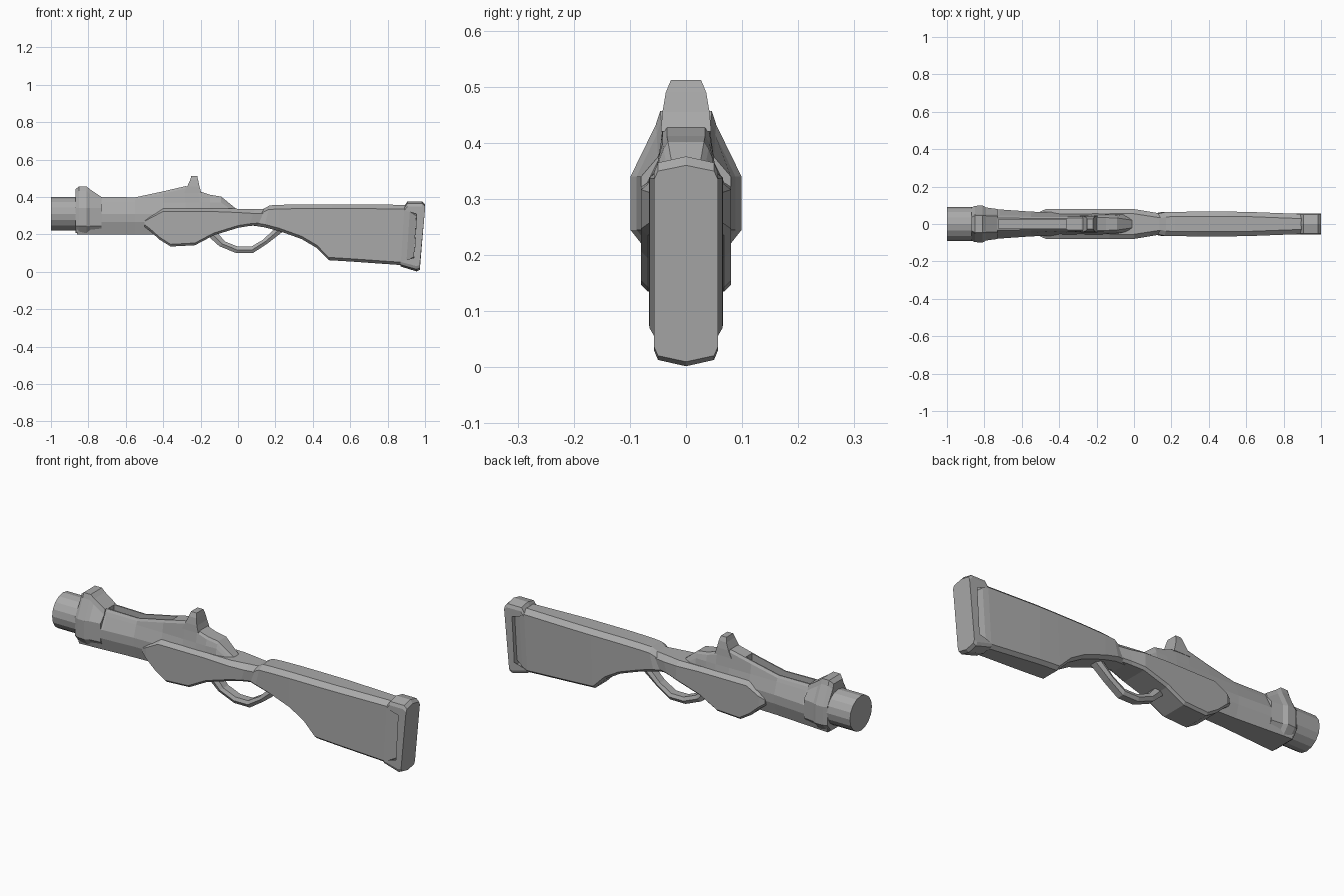
import bpy, bmesh, math

grey = bpy.data.materials.new("plain grey")
grey.diffuse_color = (0.4, 0.4, 0.4, 1)


def loft(name, rings):
    """Skin a list of equal-length closed rings and cap both ends."""
    bm = bmesh.new()
    vs = [[bm.verts.new(p) for p in r] for r in rings]
    n = len(rings[0])
    for a, b in zip(vs, vs[1:]):
        for i in range(n):
            j = (i + 1) % n
            bm.faces.new((a[i], a[j], b[j], b[i]))
    bm.faces.new(vs[0])
    bm.faces.new(vs[-1])
    bmesh.ops.recalc_face_normals(bm, faces=bm.faces)
    me = bpy.data.meshes.new(name)
    bm.to_mesh(me)
    bm.free()
    me.materials.append(grey)
    ob = bpy.data.objects.new(name, me)
    bpy.context.collection.objects.link(ob)
    return ob


def mirrored(x, half):
    """Full section at x from a half section (y, z), top to bottom."""
    return [(x, y, z) for y, z in half] + [(x, -y, z) for y, z in reversed(half)]


def octagon(xt, xb, zt, zb, w, wt, wb, dt, db):
    """Chamfered section whose x slants from xt at the top to xb at the bottom."""
    half = [(wt, zt), (w, zt - dt), (w, zb + db), (wb, zb)]
    return [(xb + (xt - xb) * (z - zb) / (zt - zb), y, z)
            for _, y, z in mirrored(0, half)]


# Barrel
loft("barrel", [[(x, 0.09 * math.cos(a), 0.31 + 0.09 * math.sin(a))
                 for a in [math.tau * i / 16 for i in range(16)]]
                for x in (-1.0, -0.8)])

# Collar around the muzzle end
collar = [(-0.87, 0.44, 0.036, 0.088), (-0.85, 0.457, 0.046, 0.097),
          (-0.81, 0.457, 0.046, 0.099), (-0.79, 0.44, 0.044, 0.088), (-0.73, 0.40, 0.042, 0.08)]
loft("muzzle_collar", [mirrored(x, [(wt, zt), (wt + 0.008, zt - 0.025), (w, 0.34),
                                    (w, 0.245), (w - 0.03, 0.207)])
                       for x, zt, wt, w in collar])

# Receiver with a raised top ridge
receiver = [(-0.86, 0.40, 0.040, 0.088, 0.20), (-0.72, 0.40, 0.040, 0.078, 0.20),
            (-0.55, 0.398, 0.038, 0.066, 0.20), (-0.40, 0.43, 0.038, 0.062, 0.20),
            (-0.28, 0.458, 0.040, 0.060, 0.20), (-0.205, 0.43, 0.042, 0.060, 0.20),
            (-0.15, 0.412, 0.042, 0.058, 0.21), (-0.09, 0.402, 0.040, 0.055, 0.24),
            (-0.02, 0.345, 0.030, 0.050, 0.25), (0.0, 0.33, 0.025, 0.045, 0.26)]
body = loft("receiver", [mirrored(x, [(wt - 0.008, zt), (wt, zt - 0.012),
                                      (wt + 0.008, min(0.37, zt - 0.025)),
                                      (w, 0.31), (w, 0.265), (w - 0.018, zb)])
                         for x, zt, wt, w, zb in receiver])

# Slot cut along the ridge
cutter = loft("slot_cutter", [mirrored(x, [(0.024, 0.6), (0.024, 0.36)])
                              for x in (-0.725, -0.36)])
mod = body.modifiers.new("slot", 'BOOLEAN')
mod.operation = 'DIFFERENCE'
mod.solver = 'EXACT'
mod.object = cutter
bpy.context.view_layer.objects.active = body
bpy.ops.object.modifier_apply(modifier=mod.name)
bpy.data.objects.remove(cutter)

# Rear sight post
loft("rear_sight", [[(x0, -w, z), (x1, -w, z), (x1, w, z), (x0, w, z)]
                    for x0, x1, w, z in [(-0.29, -0.195, 0.045, 0.42),
                                         (-0.272, -0.206, 0.042, 0.455),
                                         (-0.256, -0.213, 0.036, 0.49),
                                         (-0.25, -0.218, 0.027, 0.512)]])

# Mid body between receiver and stock
mid = [(-0.50, -0.50, 0.278, 0.24, 0.068, 0.008), (-0.47, -0.47, 0.298, 0.218, 0.08, 0.012),
       (-0.40, -0.42, 0.338, 0.172, 0.08, 0.016), (-0.36, -0.36, 0.338, 0.135, 0.08, 0.016),
       (-0.23, -0.23, 0.338, 0.142, 0.08, 0.016), (-0.13, -0.13, 0.338, 0.195, 0.08, 0.016),
       (0.0, 0.0, 0.337, 0.235, 0.08, 0.02), (0.09, 0.06, 0.337, 0.245, 0.066, 0.025),
       (0.17, 0.12, 0.337, 0.25, 0.054, 0.025)]
loft("mid_body", [octagon(xt, xb, zt, zb, w, w - 0.025, w - 0.012, d, 0.012)
                  for xt, xb, zt, zb, w, d in mid])

# Trigger guard: outer and inner outline points
guard = [(-0.17, 0.20, -0.12, 0.22), (-0.10, 0.137, -0.07, 0.162), (-0.01, 0.10, 0.0, 0.134),
         (0.08, 0.10, 0.07, 0.134), (0.16, 0.153, 0.135, 0.172), (0.24, 0.215, 0.20, 0.235)]
loft("trigger_guard", [[(xo, -0.018, zo), (xo, 0.018, zo),
                        ((xo + xi) / 2, 0.028, (zo + zi) / 2), (xi, 0.02, zi),
                        (xi, -0.02, zi), ((xo + xi) / 2, -0.028, (zo + zi) / 2)]
                       for xo, zo, xi, zi in guard])

# Shoulder stock
stock = [(0.125, 0.08, 0.33, 0.247, 0.052), (0.17, 0.14, 0.355, 0.238, 0.063),
         (0.22, 0.22, 0.358, 0.218, 0.065), (0.34, 0.34, 0.36, 0.175, 0.066),
         (0.42, 0.42, 0.36, 0.128, 0.066), (0.50, 0.485, 0.36, 0.062, 0.066),
         (0.60, 0.60, 0.36, 0.055, 0.065), (0.89, 0.87, 0.358, 0.036, 0.054),
         (0.92, 0.90, 0.345, 0.046, 0.050), (0.955, 0.94, 0.32, 0.065, 0.036)]
loft("stock", [octagon(xt, xb, zt, zb, w, w - 0.025, w - 0.018, 0.022, 0.015)
               for xt, xb, zt, zb, w in stock])

# Butt plate: C-shaped profile, peaked at the centre line
butt = [(0.87, 0.028), (0.955, 0.002), (0.972, 0.01), (1.0, 0.36), (0.985, 0.376),
        (0.905, 0.376), (0.89, 0.352), (0.955, 0.33), (0.942, 0.055), (0.90, 0.042)]
loft("butt_plate", [[(x, y, 0.19 + (z - 0.19) * s) for x, z in butt]
                    for y, s in [(-0.057, 0.85), (-0.05, 0.94), (0, 1),
                                 (0.05, 0.94), (0.057, 0.85)]])
